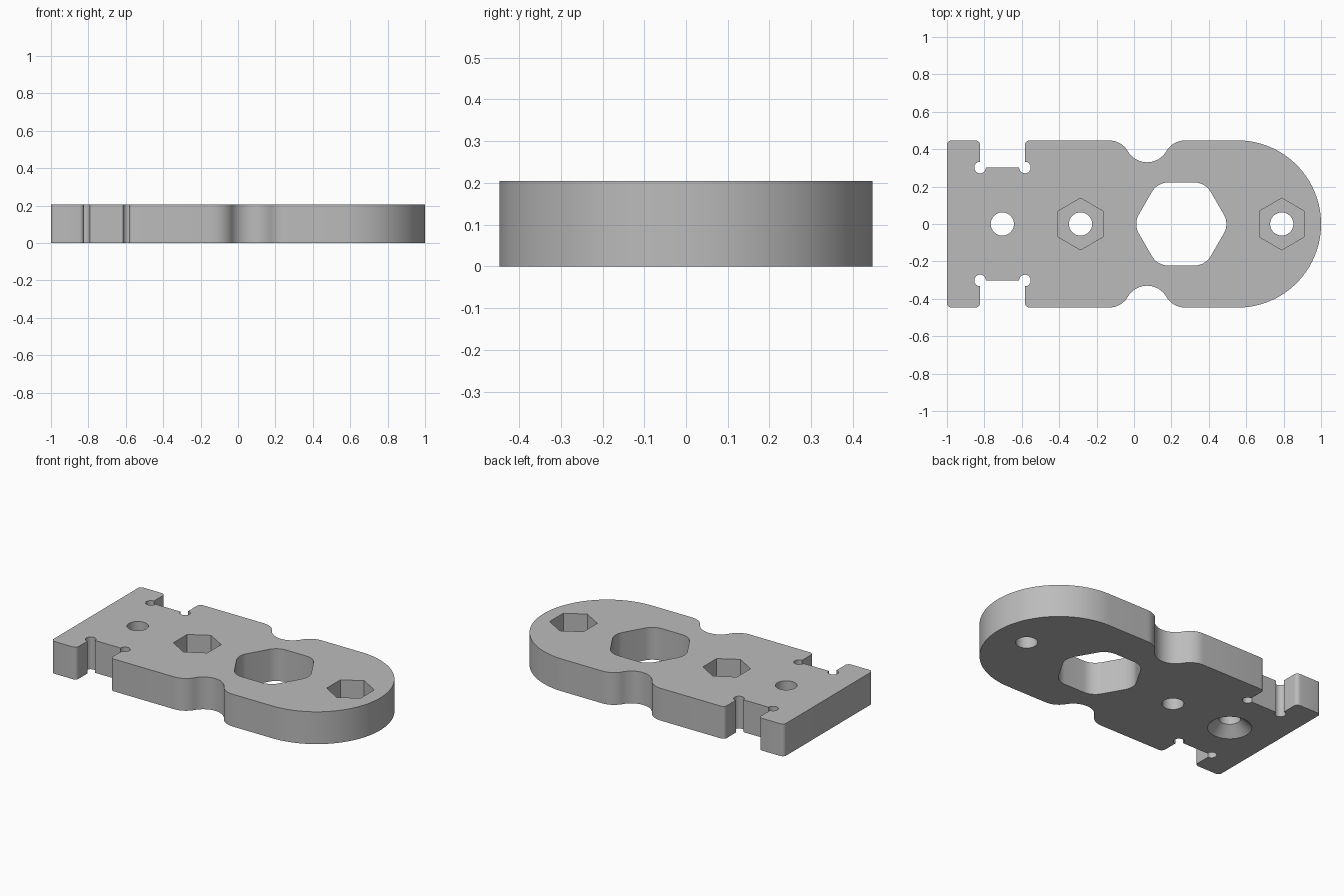
import bpy
import bmesh
from math import cos, sin, pi, radians

if "Cube" in bpy.data.objects:
    bpy.data.objects.remove(bpy.data.objects["Cube"], do_unlink=True)

THICK = 0.205
HALF = 0.447


def arc(cx, cy, r, start, end, steps):
    """Points along an arc, angles in degrees."""
    angles = [radians(start + (end - start) * i / steps) for i in range(steps + 1)]
    return [(cx + r * cos(a), cy + r * sin(a)) for a in angles]


def loft(name, rings):
    """Closed solid through rings of (outline, height)."""
    bm = bmesh.new()
    loops = [[bm.verts.new((x, y, z)) for x, y in pts] for pts, z in rings]
    bm.faces.new(loops[0][::-1])
    bm.faces.new(loops[-1])
    for low, high in zip(loops, loops[1:]):
        for i in range(len(low)):
            j = (i + 1) % len(low)
            bm.faces.new((low[i], low[j], high[j], high[i]))
    bmesh.ops.recalc_face_normals(bm, faces=bm.faces)
    mesh = bpy.data.meshes.new(name)
    bm.to_mesh(mesh)
    bm.free()
    obj = bpy.data.objects.new(name, mesh)
    bpy.context.collection.objects.link(obj)
    return obj


def circle(x, r, n=48):
    return arc(x, 0, r, 0, 360, n)[:-1]


def rounded_hexagon(x, apothem, r):
    reach = (apothem - r) * 2 / 3 ** 0.5
    pts = []
    for k in range(6):
        a = k * pi / 3
        pts += arc(x + reach * cos(a), reach * sin(a), r, k * 60 - 30, k * 60 + 30, 8)
    return pts


# Half outline: round end, waist scallop, relieved side slot, square end
half = arc(1 - HALF, 0, HALF, 0, 90, 40)
half += arc(0.275, 0.328, 0.119, 90, 149.4, 12)
half += arc(0.07, 0.449, 0.119, -30.6, -149.4, 22)[1:]
half += arc(-0.135, 0.328, 0.119, 30.6, 90, 12)[1:]
half += arc(-0.558, 0.422, 0.025, 90, 180, 6)
half += arc(-0.583, 0.302, 0.031, 90, -180, 20)
half += arc(-0.823, 0.302, 0.031, 0, -270, 20)
half += arc(-0.848, 0.422, 0.025, 0, 90, 6)
half += arc(-0.975, 0.422, 0.025, 90, 180, 6)
outline = half + [(x, -y) for x, y in reversed(half[1:])]

plate = loft("plate", [(outline, 0), (outline, THICK)])

# Cutters: large rounded hexagon, bolt holes, nut pockets, countersink
BELOW, ABOVE = -0.05, THICK + 0.05
window = rounded_hexagon(0.253, 0.222, 0.1)
cutters = [loft("window_cutter", [(window, BELOW), (window, ABOVE)])]

for x in (-0.286, 0.79):
    hexagon = arc(x, 0, 0.138, 30, 390, 6)[:-1]
    cutters.append(loft("bolt_hole_cutter", [(circle(x, 0.062), BELOW), (circle(x, 0.062), ABOVE)]))
    cutters.append(loft("nut_pocket_cutter", [(hexagon, 0.075), (hexagon, ABOVE)]))

x = -0.704
cutters.append(loft("countersunk_hole_cutter", [
    (circle(x, 0.125), BELOW), (circle(x, 0.125), 0),
    (circle(x, 0.062), 0.058), (circle(x, 0.062), ABOVE)]))

bpy.ops.object.select_all(action="DESELECT")
plate.select_set(True)
bpy.context.view_layer.objects.active = plate
for cutter in cutters:
    cutter.hide_render = True
    mod = plate.modifiers.new("cut", "BOOLEAN")
    mod.operation = "DIFFERENCE"
    mod.solver = "EXACT"
    mod.object = cutter
    bpy.ops.object.modifier_apply(modifier=mod.name)
    bpy.data.objects.remove(cutter, do_unlink=True)

# Plain grey finish
grey = bpy.data.materials.new("plain grey")
grey.use_nodes = True
colour = (0.5, 0.5, 0.5, 1)
grey.diffuse_color = colour
grey.node_tree.nodes["Principled BSDF"].inputs["Base Color"].default_value = colour
plate.data.materials.clear()
plate.data.materials.append(grey)

bpy.ops.object.shade_smooth_by_angle(angle=radians(30))
